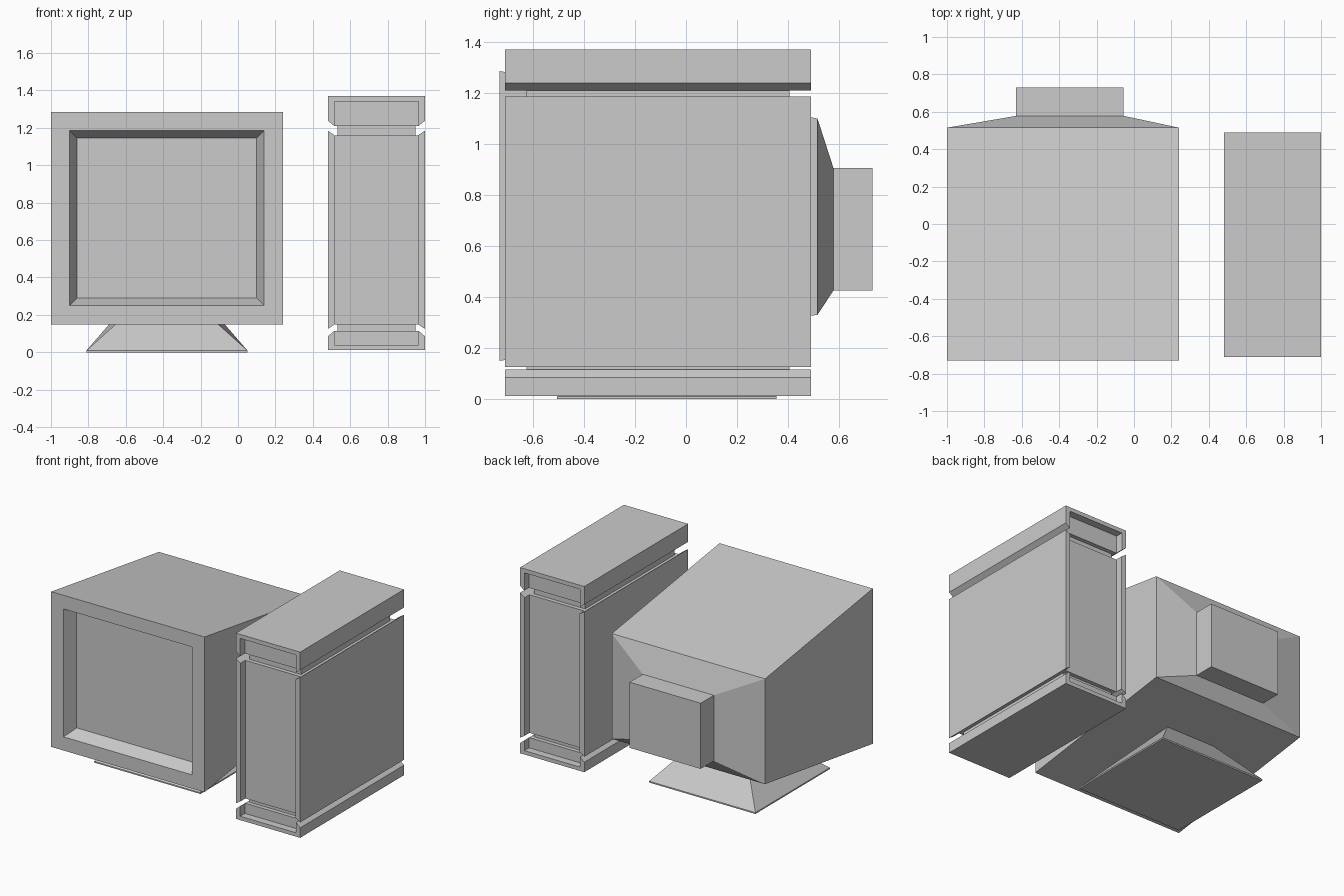
import bpy, bmesh

if "Cube" in bpy.data.objects:
    bpy.data.objects.remove(bpy.data.objects["Cube"])


def make_object(name, bm):
    bmesh.ops.recalc_face_normals(bm, faces=bm.faces)
    mesh = bpy.data.meshes.new(name)
    bm.to_mesh(mesh)
    bm.free()
    obj = bpy.data.objects.new(name, mesh)
    bpy.context.collection.objects.link(obj)
    return obj


def loft(name, rings):
    """Skin a row of closed rings and cap both ends."""
    bm = bmesh.new()
    loops = [[bm.verts.new(p) for p in ring] for ring in rings]
    for a, b in zip(loops, loops[1:]):
        n = len(a)
        for i in range(n):
            j = (i + 1) % n
            bm.faces.new((a[i], a[j], b[j], b[i]))
    bm.faces.new(loops[0])
    bm.faces.new(loops[-1])
    return make_object(name, bm)


def upright(x0, x1, z0, z1, y):
    return [(x0, y, z0), (x1, y, z0), (x1, y, z1), (x0, y, z1)]


def prism(name, profile, y0, y1):
    """Extrude an x-z profile along y, about the tower's centre line."""
    return loft(name, [[(TX + x, y, z) for x, z in profile] for y in (y0, y1)])


def block(name, half, z0, z1, y0, y1):
    return prism(name, [(-half, z0), (half, z0), (half, z1), (-half, z1)], y0, y1)


# Monitor: screen, sunken bezel, tapering body, shoulder and rear box
loft("monitor_body", [
    upright(-0.86, 0.10, 0.29, 1.145, -0.635),
    upright(-0.90, 0.14, 0.25, 1.185, -0.73),
    upright(-1.00, 0.24, 0.15, 1.285, -0.73),
    upright(-1.00, 0.24, 0.33, 1.10, 0.515),
    upright(-0.63, -0.055, 0.425, 0.905, 0.578),
    upright(-0.63, -0.055, 0.425, 0.905, 0.73),
])

# Stand: thin lip, then a pyramid up to the sloping monitor underside
def flat(x0, x1, y0, y1, za, zb):
    return [(x0, y0, za), (x1, y0, za), (x1, y1, zb), (x0, y1, zb)]

loft("monitor_stand", [
    flat(-0.81, 0.05, -0.505, 0.355, 0.0, 0.0),
    flat(-0.81, 0.05, -0.505, 0.355, 0.01, 0.01),
    flat(-0.58, -0.18, -0.28, 0.13, 0.216, 0.276),
])

# Tower: outer shell pieces run full depth, panels sit back inside them
TX, W, IN = 0.74, 0.26, 0.225
FRONT, BACK = -0.71, 0.49
P_FRONT, P_BACK = -0.655, 0.435


def cap(name, edge, rim, outer_lip, inner_lip):
    side = [(W, edge), (W, outer_lip), (IN, inner_lip), (IN, rim)]
    prism(name, side + [(-x, z) for x, z in reversed(side)], FRONT, BACK)


cap("tower_top_shell", 1.37, 1.34, 1.238, 1.21)
cap("tower_bottom_shell", 0.012, 0.04, 0.085, 0.115)
for s, side in ((-1, "left"), (1, "right")):
    prism("tower_side_" + side,
          [(s * W, 0.125), (s * W, 1.185), (s * 0.222, 1.16), (s * 0.222, 0.15)],
          FRONT, BACK)
block("tower_top_panel", IN, 1.21, 1.34, P_FRONT, P_BACK)
block("tower_middle_panel", IN, 0.15, 1.16, P_FRONT, P_BACK)
block("tower_bottom_panel", IN, 0.04, 0.115, P_FRONT, P_BACK)

# Recessed core seen in the two grooves
block("tower_core", 0.208, 0.06, 1.3, P_FRONT + 0.03, P_BACK - 0.03)
